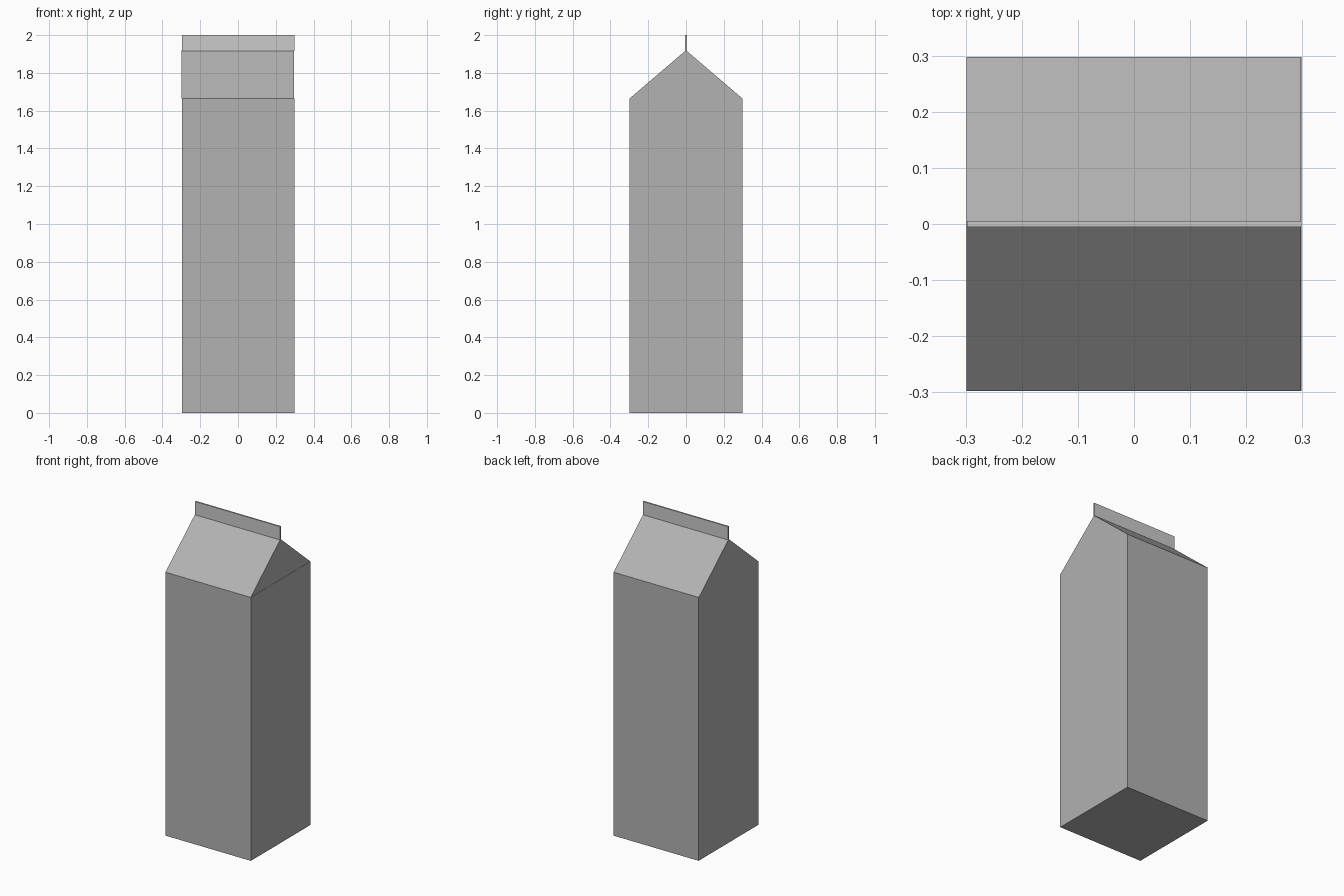
import bpy, bmesh
from mathutils import Vector

if "Cube" in bpy.data.objects:
    bpy.data.objects.remove(bpy.data.objects["Cube"])

HALF = 0.298             # half width of the carton
EAVE, RIDGE, TOP = 1.665, 1.92, 2.0
SHIFT = 0.0007           # tiny offset between body and gable

grey = bpy.data.materials.new("carton_grey")
grey.diffuse_color = (0.445, 0.445, 0.445, 1)
grey.use_nodes = True
grey.node_tree.nodes["Principled BSDF"].inputs["Base Color"].default_value = grey.diffuse_color


def extrude_profile(name, profile, x0, x1, material=None):
    """Closed solid from a (y, z) outline swept along x."""
    bm = bmesh.new()
    face = bm.faces.new([bm.verts.new((x0, y, z)) for y, z in profile])
    out = bmesh.ops.extrude_face_region(bm, geom=[face])
    moved = [v for v in out["geom"] if isinstance(v, bmesh.types.BMVert)]
    bmesh.ops.translate(bm, verts=moved, vec=Vector((x1 - x0, 0, 0)))
    bmesh.ops.recalc_face_normals(bm, faces=bm.faces)
    mesh = bpy.data.meshes.new(name)
    bm.to_mesh(mesh)
    bm.free()
    if material:
        mesh.materials.append(material)
    obj = bpy.data.objects.new(name, mesh)
    bpy.context.collection.objects.link(obj)
    return obj


def rectangle(half_y, z0, z1):
    return [(-half_y, z0), (half_y, z0), (half_y, z1), (-half_y, z1)]


# Square carton body
extrude_profile("carton_body", rectangle(HALF, 0, EAVE),
                -HALF + SHIFT, HALF + SHIFT, grey)

# Sloped gable top
extrude_profile("gable_top", [(-HALF, EAVE), (HALF, EAVE), (0, RIDGE)],
                -HALF - SHIFT, HALF - SHIFT, grey)

# Thin sealed strip standing on the ridge
extrude_profile("sealed_strip", rectangle(0.005, RIDGE - 0.004, TOP),
                -HALF + SHIFT, HALF + SHIFT)
